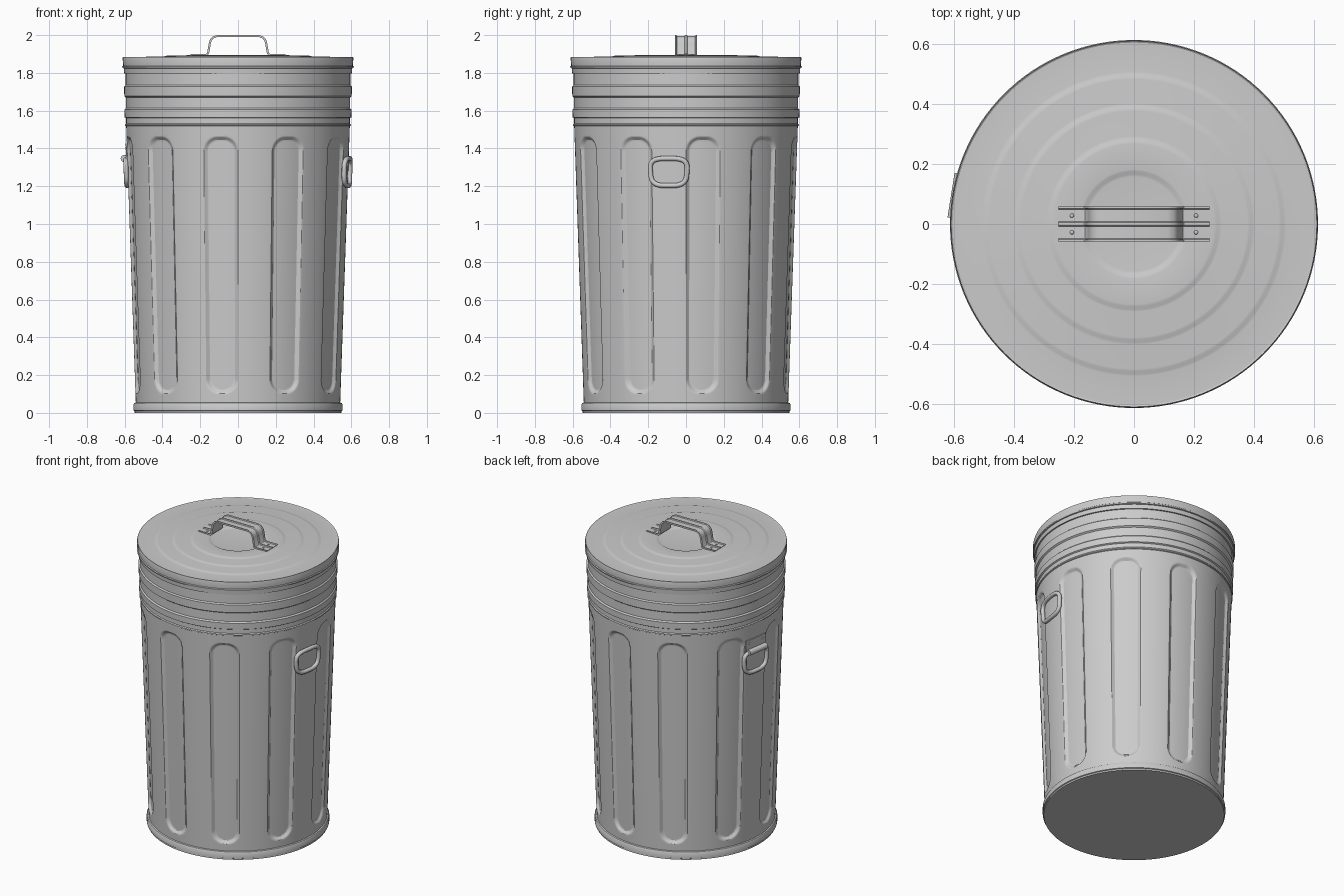
import bpy, math
from math import sin, cos, radians, pi, hypot

if "Cube" in bpy.data.objects:
    bpy.data.objects.remove(bpy.data.objects["Cube"])

def mesh_obj(name, verts, faces, angle=30):
    me = bpy.data.meshes.new(name)
    me.from_pydata(verts, [], faces)
    ob = bpy.data.objects.new(name, me)
    bpy.context.collection.objects.link(ob)
    finish(ob, angle)
    return ob

def finish(ob, angle=30):
    bpy.ops.object.select_all(action='DESELECT')
    bpy.context.view_layer.objects.active = ob
    ob.select_set(True)
    bpy.ops.object.mode_set(mode='EDIT')
    bpy.ops.mesh.select_all(action='SELECT')
    bpy.ops.mesh.normals_make_consistent(inside=False)
    bpy.ops.object.mode_set(mode='OBJECT')
    bpy.ops.object.shade_smooth_by_angle(angle=radians(angle))

def lathe(name, rows, n, offset=None, angle=30):
    """Revolve (radius, z) rows; both ends are capped. offset(a, r, z) dents the wall."""
    verts, faces = [], []
    for r, z in rows:
        for i in range(n):
            a = 2 * pi * i / n
            q = r + (offset(a, r, z) if offset else 0)
            verts.append((q * cos(a), q * sin(a), z))
    for j in range(len(rows) - 1):
        for i in range(n):
            k = (i + 1) % n
            faces.append((j*n + i, j*n + k, (j+1)*n + k, (j+1)*n + i))
    faces.append(tuple(range(n))[::-1])
    faces.append(tuple((len(rows) - 1) * n + i for i in range(n)))
    return mesh_obj(name, verts, faces, angle)

# --- can body: tapered wall with ten pressed flutes, foot rim and hoops ---
def wall_r(z):
    return 0.541 + 0.051 * (z - 0.05) / 1.47

Z0, Z1, HALF, CORNER, DEPTH = 0.10, 1.465, 0.162, 0.08, 0.016

def flute(a, r, z):
    if z < 0.06 or z > 1.5:
        return 0
    step = radians(36)
    d = (a - radians(9) + step / 2) % step - step / 2
    x = abs(d) * r - (HALF * r - CORNER)
    y = abs(z - (Z0 + Z1) / 2) - ((Z1 - Z0) / 2 - CORNER)
    sd = hypot(max(x, 0), max(y, 0)) + min(max(x, y), 0) - CORNER
    t = min(max(-sd / 0.022, 0), 1)
    return -DEPTH * t * t * (3 - 2 * t)

zs = [0.055] + [0.09 + 0.006 * i for i in range(19)]
zs += [0.2 + 0.19 * i for i in range(1, 6)] + [1.35 + 0.006 * i for i in range(21)] + [1.518]
rows = [(0.547, 0), (0.547, 0.01), (0.553, 0.013), (0.553, 0.045), (0.549, 0.052)]
rows += [(wall_r(z), z) for z in zs]
rows += [(0.597, 1.521), (0.597, 1.527), (0.592, 1.533), (0.592, 1.56),
         (0.600, 1.565), (0.601, 1.605), (0.593, 1.613), (0.593, 1.67),
         (0.602, 1.677), (0.603, 1.728), (0.595, 1.735), (0.595, 1.83)]
lathe("can_body", rows, 600, flute)

# --- lid: skirt, terraced top and sunken centre ---
lathe("lid", [(0.594, 1.796), (0.603, 1.797), (0.605, 1.824), (0.612, 1.826), (0.613, 1.833),
              (0.608, 1.837), (0.611, 1.878), (0.609, 1.884), (0.604, 1.881),
              (0.507, 1.880), (0.500, 1.881), (0.490, 1.885), (0.482, 1.886),
              (0.402, 1.885), (0.395, 1.886), (0.385, 1.890), (0.377, 1.891),
              (0.292, 1.888), (0.285, 1.889), (0.275, 1.893), (0.267, 1.894),
              (0.182, 1.892), (0.175, 1.891), (0.165, 1.886), (0.157, 1.885)], 128)

# --- lid handle: ribbed strap swept along a bridge-shaped path ---
half = [(0.252, 1.890), (0.172, 1.890), (0.160, 1.893), (0.153, 1.902), (0.144, 1.955),
        (0.139, 1.971), (0.130, 1.982), (0.112, 1.989)]
path = [(-x, z) for x, z in half] + half[::-1]
side = [(0.058, 0), (0.058, 0.011), (0.052, 0.011), (0.048, 0.006), (0.009, 0.006), (0.005, 0.011)]
section = side + [(-y, h) for y, h in side[::-1]]
m, verts, faces = len(section), [], []
for i, (x, z) in enumerate(path):
    p, q = path[max(i - 1, 0)], path[min(i + 1, len(path) - 1)]
    dx, dz = q[0] - p[0], q[1] - p[1]
    L = hypot(dx, dz)
    verts += [(x - dz / L * h, y, z + dx / L * h) for y, h in section]
for i in range(len(path) - 1):
    for j in range(m):
        k = (j + 1) % m
        faces.append((i*m + j, i*m + k, (i+1)*m + k, (i+1)*m + j))
faces += [tuple(range(m)), tuple((len(path) - 1) * m + j for j in range(m))]
mesh_obj("lid_handle", verts, faces)

def rivet(name, loc, rot=(0, 0, 0)):
    bpy.ops.mesh.primitive_uv_sphere_add(segments=12, ring_count=8, radius=0.007, location=loc, rotation=rot)
    ob = bpy.context.object
    ob.name = name
    ob.scale.z = 0.6
    bpy.ops.object.shade_smooth()

for sx in (-1, 1):
    for sy in (-1, 1):
        rivet("lid_rivet", (sx * 0.207, sy * 0.028, 1.896))

# --- side handles: rounded rings hugging the wall ---
def spow(v, e):
    return math.copysign(abs(v) ** e, v)

def polar(az, u, r, z):
    a = az + u / 0.59
    return (r * cos(a), r * sin(a), z)

def ring_handle(name, az):
    cu = bpy.data.curves.new(name, 'CURVE')
    cu.dimensions = '3D'
    cu.bevel_depth, cu.bevel_resolution = 0.013, 3
    sp = cu.splines.new('POLY')
    n = 56
    sp.points.add(n - 1)
    sp.use_cyclic_u = True
    for i in range(n):
        t = 2 * pi * i / n
        z = 0.072 * spow(sin(t), 0.6)
        u = 0.098 * spow(cos(t), 0.6) * (1 + 0.7 * z)
        sp.points[i].co = (*polar(az, u, wall_r(1.275 + z) + 0.009, 1.275 + z), 1)
    ob = bpy.data.objects.new(name, cu)
    bpy.context.collection.objects.link(ob)
    bpy.ops.object.select_all(action='DESELECT')
    bpy.context.view_layer.objects.active = ob
    ob.select_set(True)
    bpy.ops.object.convert(target='MESH')
    finish(bpy.context.object, 50)

ring_handle("right_handle", radians(-9))
ring_handle("left_handle", radians(171))

# --- left hinge: bent sleeve, riveted plate ---
AZ = radians(171)
bpy.ops.mesh.primitive_cylinder_add(vertices=24, radius=0.019, depth=0.15,
                                    location=polar(AZ, 0, 0.598, 1.346), rotation=(pi / 2, 0, AZ))
bpy.context.object.name = "hinge_sleeve"
bpy.ops.object.shade_smooth_by_angle(angle=radians(30))

N, verts, faces = 10, [], []
for i in range(N + 1):
    u = -0.085 + 0.17 * i / N
    for z, o in ((1.345, -0.005), (1.345, 0.006), (1.425, 0.006), (1.425, -0.005)):
        verts.append(polar(AZ, u, wall_r(z) + o, z))
for i in range(N):
    for j in range(4):
        k = (j + 1) % 4
        faces.append((i*4 + j, i*4 + k, i*4 + 4 + k, i*4 + 4 + j))
faces += [(0, 1, 2, 3), (N*4, N*4 + 1, N*4 + 2, N*4 + 3)]
mesh_obj("hinge_plate", verts, faces)
for u in (-0.055, 0.055):
    rivet("hinge_rivet", polar(AZ, u, wall_r(1.4) + 0.006, 1.4), (0, pi / 2, AZ + u / 0.59))
